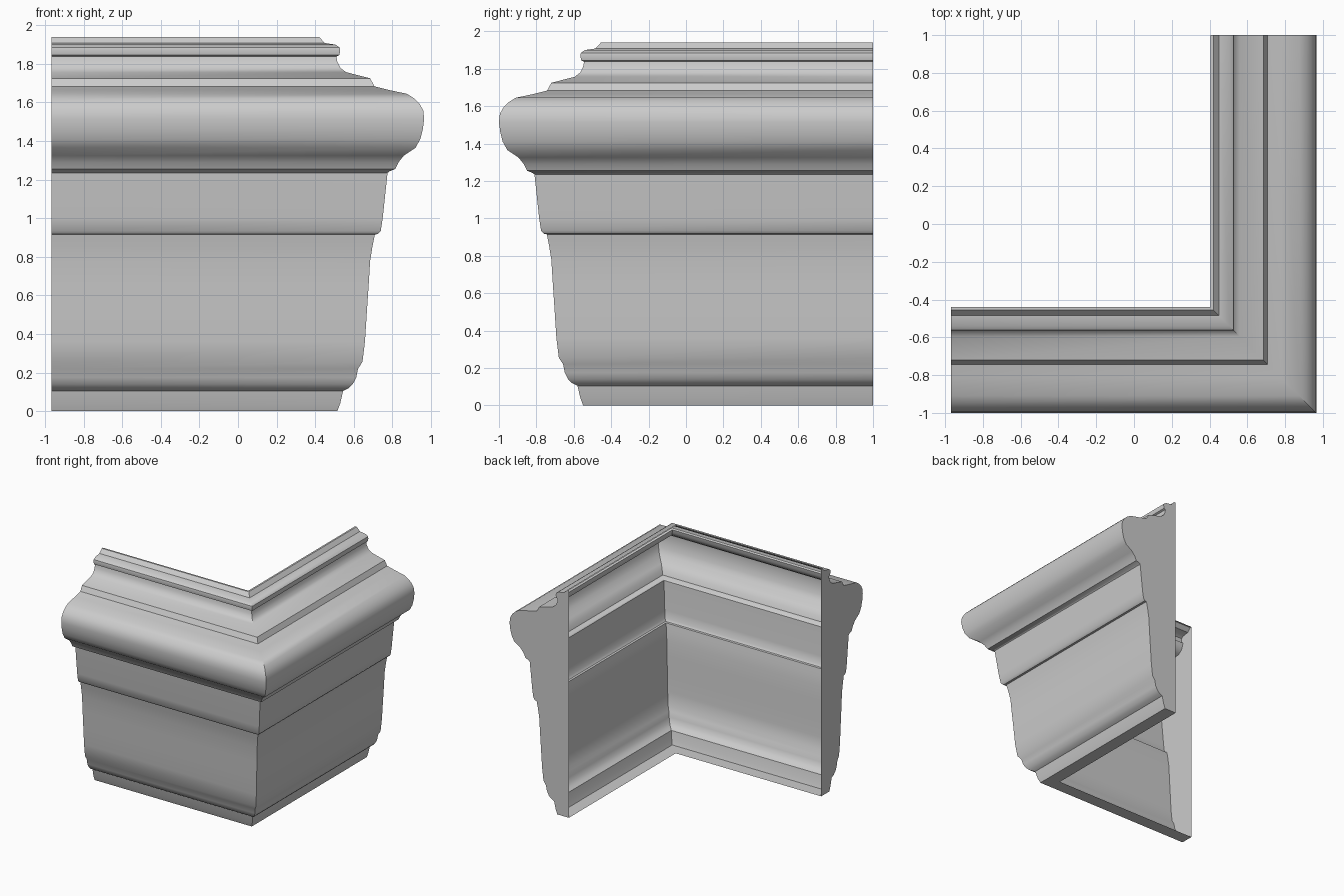
import bpy, bmesh, math

if "Cube" in bpy.data.objects:
    bpy.data.objects.remove(bpy.data.objects["Cube"])

# Moulding profile (x, z) of the right-hand run: inner foot, out, up, to inner top
PROFILE = [
    (.405, 0), (.515, 0), (.53, .04), (.545, .105),            # foot fillet
    (.575, .12), (.595, .14), (.613, .175), (.622, .22),       # lower bead
    (.645, .255), (.658, .36), (.667, .5), (.677, .65),
    (.685, .78), (.698, .86), (.709, .915),                    # lower band
    (.725, .918), (.74, .935), (.75, 1.0), (.775, 1.235),      # upper band
    (.785, 1.243), (.815, 1.255), (.832, 1.29), (.86, 1.325),  # cove
    (.92, 1.365), (.945, 1.41), (.958, 1.46), (.965, 1.515),
    (.96, 1.56), (.94, 1.595), (.915, 1.62), (.875, 1.645),    # big torus
    (.78, 1.665), (.708, 1.683), (.685, 1.725),                # shoulder step
    (.56, 1.757), (.53, 1.78), (.515, 1.81), (.51, 1.838),     # upper cove
    (.525, 1.845), (.53, 1.868), (.527, 1.885), (.505, 1.9),   # small bead
    (.45, 1.908), (.42, 1.94), (.405, 1.94),                   # top lip
]
LEFT_END, BACK_END, FRONT_SHIFT = -.968, 1.0, .035

bm = bmesh.new()
left, corner, back = [], [], []
for x, z in PROFILE:
    y = -(x + FRONT_SHIFT)
    left.append(bm.verts.new((LEFT_END, y, z)))
    corner.append(bm.verts.new((x, y, z)))
    back.append(bm.verts.new((x, BACK_END, z)))

# Two runs meeting in a mitre; the wall side stays open
for a, b in ((left, corner), (corner, back)):
    for i in range(len(PROFILE) - 1):
        bm.faces.new((a[i], b[i], b[i + 1], a[i + 1]))

# Flat end caps
bm.faces.new(left)
bm.faces.new(back[::-1])

mesh = bpy.data.meshes.new("corner_moulding")
bm.to_mesh(mesh)
bm.free()
obj = bpy.data.objects.new("corner_moulding", mesh)
bpy.context.collection.objects.link(obj)
bpy.context.view_layer.objects.active = obj
obj.select_set(True)
bpy.ops.object.shade_smooth_by_angle(angle=math.radians(35))
